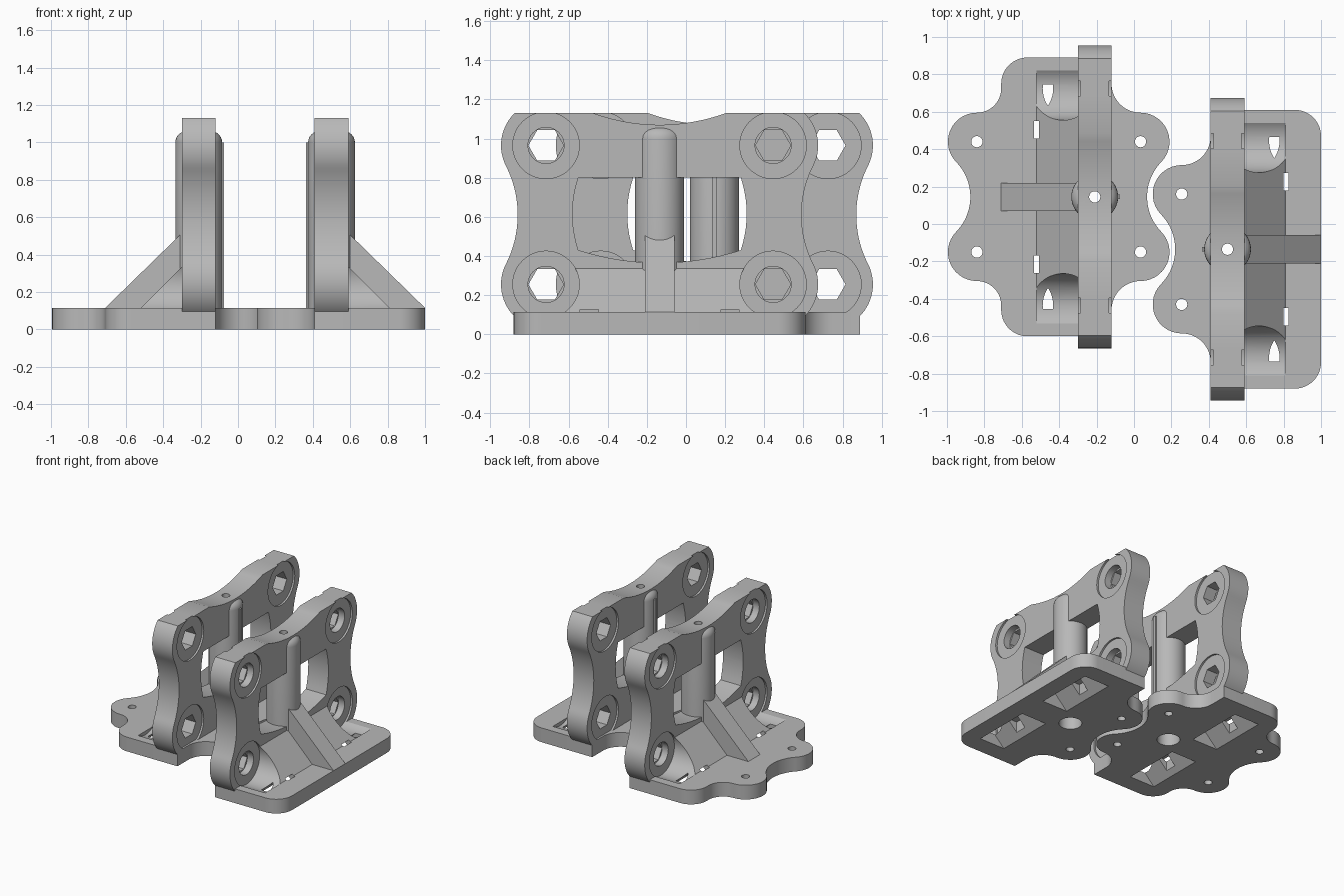
import bpy, bmesh
from math import sin, cos, radians, atan2, degrees, hypot

cube = bpy.data.objects.get("Cube")
if cube:
    bpy.data.objects.remove(cube)

grey = bpy.data.materials.new("plain grey")
grey.use_nodes = True
grey.diffuse_color = (0.48, 0.48, 0.48, 1)
grey.node_tree.nodes["Principled BSDF"].inputs["Base Color"].default_value = (0.48, 0.48, 0.48, 1)

BASE_TOP = 0.115
BOLT_V, BOLT_Z, MID_Z = 0.58, 0.355, 0.61
BOSS_R = 0.17


def arc(cx, cy, r, a0, a1, n=14):
    return [(cx + r * cos(radians(a0 + (a1 - a0) * i / n)),
             cy + r * sin(radians(a0 + (a1 - a0) * i / n))) for i in range(n + 1)]


def circle(cx, cy, r, n=48):
    return arc(cx, cy, r, 0, 360, n)[:-1]


def box(x0, x1, y0, y1):
    return [(x0, y0), (x1, y0), (x1, y1), (x0, y1)]


def flip(pts):
    """Mirror a half outline in its second coordinate, continuing the path."""
    return [(a, -b) for a, b in reversed(pts)]


def sag(x0, x1, y, depth, n=16):
    """Shallow parabolic curve from x0 to x1 that sinks by depth."""
    ts = [i / n for i in range(n + 1)]
    return [(x0 + (x1 - x0) * t, y - depth * 4 * t * (1 - t)) for t in ts]


def lobes(edge, hole):
    """Pair of rounded screw ears with hollow curves between them."""
    fillet, ear, ear_v, dip_r, dip_off = hole - edge, 0.155, 0.295, 0.267, 0.302
    ang = degrees(atan2(ear_v, dip_off))
    half = arc(hole, ear_v + ear + fillet, fillet, 180, 270)
    half += arc(hole, ear_v, ear, 90, -ang)[1:]
    half += arc(hole + dip_off, 0, dip_r, 180 - ang, 180)[1:]
    return half + flip(half)[1:]


class Bracket:
    """Local frame: u points outward from the upright, v runs along y."""

    def __init__(self, side, sign, x, y):
        self.side, self.sign, self.x, self.y = side, sign, x, y

    def prism(self, name, pts, axis, a, b, bevel=0):
        place = {"u": lambda p, t: (t, p[0], p[1]),
                 "v": lambda p, t: (p[0], t, p[1]),
                 "z": lambda p, t: (p[0], p[1], t)}[axis]
        bm = bmesh.new()
        rings = []
        for t in (a, b):
            ring = []
            for p in pts:
                u, v, z = place(p, t)
                ring.append(bm.verts.new((self.x + self.sign * u, self.y + v, z)))
            rings.append(ring)
        lo, hi = rings
        bm.faces.new(lo)
        cap = bm.faces.new(hi)
        for i in range(len(pts)):
            j = (i + 1) % len(pts)
            bm.faces.new((lo[i], lo[j], hi[j], hi[i]))
        bmesh.ops.recalc_face_normals(bm, faces=bm.faces)
        if bevel:
            bmesh.ops.bevel(bm, geom=list(cap.edges), offset=bevel, segments=6,
                            profile=0.5, affect="EDGES")
        me = bpy.data.meshes.new(name)
        bm.to_mesh(me)
        bm.free()
        me.materials.append(grey)
        ob = bpy.data.objects.new(f"{self.side}_{name}", me)
        bpy.context.collection.objects.link(ob)
        return ob

    def cut(self, ob, cutters):
        bpy.ops.object.select_all(action="DESELECT")
        bpy.context.view_layer.objects.active = ob
        ob.select_set(True)
        for c in cutters:
            c.hide_render = True
            mod = ob.modifiers.new("cut", "BOOLEAN")
            mod.operation, mod.solver, mod.object = "DIFFERENCE", "EXACT", c
            bpy.ops.object.modifier_apply(modifier=mod.name)
        bpy.ops.object.shade_smooth_by_angle(angle=radians(30))

    def build(self, outer_ears):
        P = self.prism
        # Cutters shared by several parts
        bore = P("bore", circle(0, 0, 0.085), "z", -0.1, 0.95)
        pin_hole = P("pin_hole", circle(0, 0, 0.03, 24), "z", 0.9, 1.3)
        scoops, pockets, bolts = [], [], []
        for s in (-1, 1):
            v = s * BOLT_V
            scoops.append(P("scoop", circle(v, MID_Z - BOLT_Z, BOSS_R), "u", 0.075, 0.31))
            pockets.append(P("pocket", [(0.137, 0), (0.137, -0.1), (0.363, -0.1), (0.363, 0), (0.25, 0.113)],
                             "v", s * 0.36 - 0.24, s * 0.36 + 0.24))
            pockets.append(P("slot", box(0.175, 0.325, s * 0.36 - 0.047, s * 0.36 + 0.047),
                             "z", -0.1, 0.126))
            bolts.append(P("bore", circle(v, MID_Z + BOLT_Z, BOSS_R), "u", 0.075, 0.2))
            for z in (MID_Z - BOLT_Z, MID_Z + BOLT_Z):
                bolts.append(P("bore", circle(v, z, BOSS_R), "u", -0.2, -0.075))
                bolts.append(P("bore", circle(v, z, 0.09, 6), "u", -0.3, 0.3))
                bolts.append(P("bore", circle(v, z, 0.092), "u", 0.02, 0.3))

        # Base plate outline: outer corners, optional outer ears, inner ears
        corner = [(-0.09, 0.745)] + arc(0.36, 0.605, 0.14, 90, 0)
        outline = corner + (lobes(0.5, 0.63) if outer_ears else []) + flip(corner)
        outline += [(-w, v) for w, v in reversed(lobes(0.09, 0.245))]
        base = P("base_plate", outline, "z", 0, BASE_TOP)
        ears = [-0.245, 0.63] if outer_ears else [-0.245]
        screws = [P("screw", circle(u, v, 0.03, 24), "z", -0.1, 0.3)
                  for u in ears for v in (-0.295, 0.295)]
        self.cut(base, [bore] + scoops + pockets + screws)

        # Upright plate: four round corners, waisted ends, dipped top edge
        r, waist = 0.23, 0.554
        cv = 0.725 + waist
        ang = degrees(atan2(BOLT_Z, cv - BOLT_V))
        top = degrees(atan2(0.165, (r * r - 0.165 ** 2) ** 0.5))
        half = arc(BOLT_V, BOLT_Z, r, top, -ang) + arc(cv, 0, waist, 180 - ang, 180)[1:]
        end = [(v, z + MID_Z) for v, z in half + flip(half)[1:]]
        other_end = [(-v, z) for v, z in reversed(end)]
        upright = P("upright", end + other_end + sag(-0.34, 0.34, 1.13, 0.06), "u", -0.09, 0.09)
        side = [(0.415 + d, z) for z, d in
                [(z, -d) for z, d in sag(0.43, 0.8, 0, 0.03, 10)]]
        window = P("window", side + [(-v, z) for v, z in reversed(side)]
                   + sag(-0.415, 0.415, 0.43, 0.065)[1:-1], "u", -0.3, 0.3)
        self.cut(upright, [window, bore, pin_hole] + bolts + scoops)

        # Tubular column with rounded top and a thin inner rib
        column = P("column", circle(0, 0, 0.125, 64), "z", 0.1, 1.06, bevel=0.06)
        self.cut(column, [bore, pin_hole])
        P("column_rib", box(-0.136, -0.115, -0.012, 0.012), "z", 0.1, 1.0)

        # Sloped foot fillet with scoops for the bolt heads
        foot = P("foot_fillet", [(0.08, 0.105), (0.32, 0.105), (0.08, 0.345)], "v", -0.66, 0.66)
        self.cut(foot, scoops + pockets)

        # Diagonal gusset
        P("gusset", [(0.09, 0.105), (0.5, 0.105), (0.5, 0.115), (0.09, 0.515)], "v", -0.075, 0.075)

        for c in set([bore, pin_hole, window] + scoops + pockets + bolts + screws):
            bpy.data.objects.remove(c)


Bracket("right", -1, -0.21, 0.145).build(outer_ears=True)
Bracket("left", 1, 0.50, -0.135).build(outer_ears=False)
